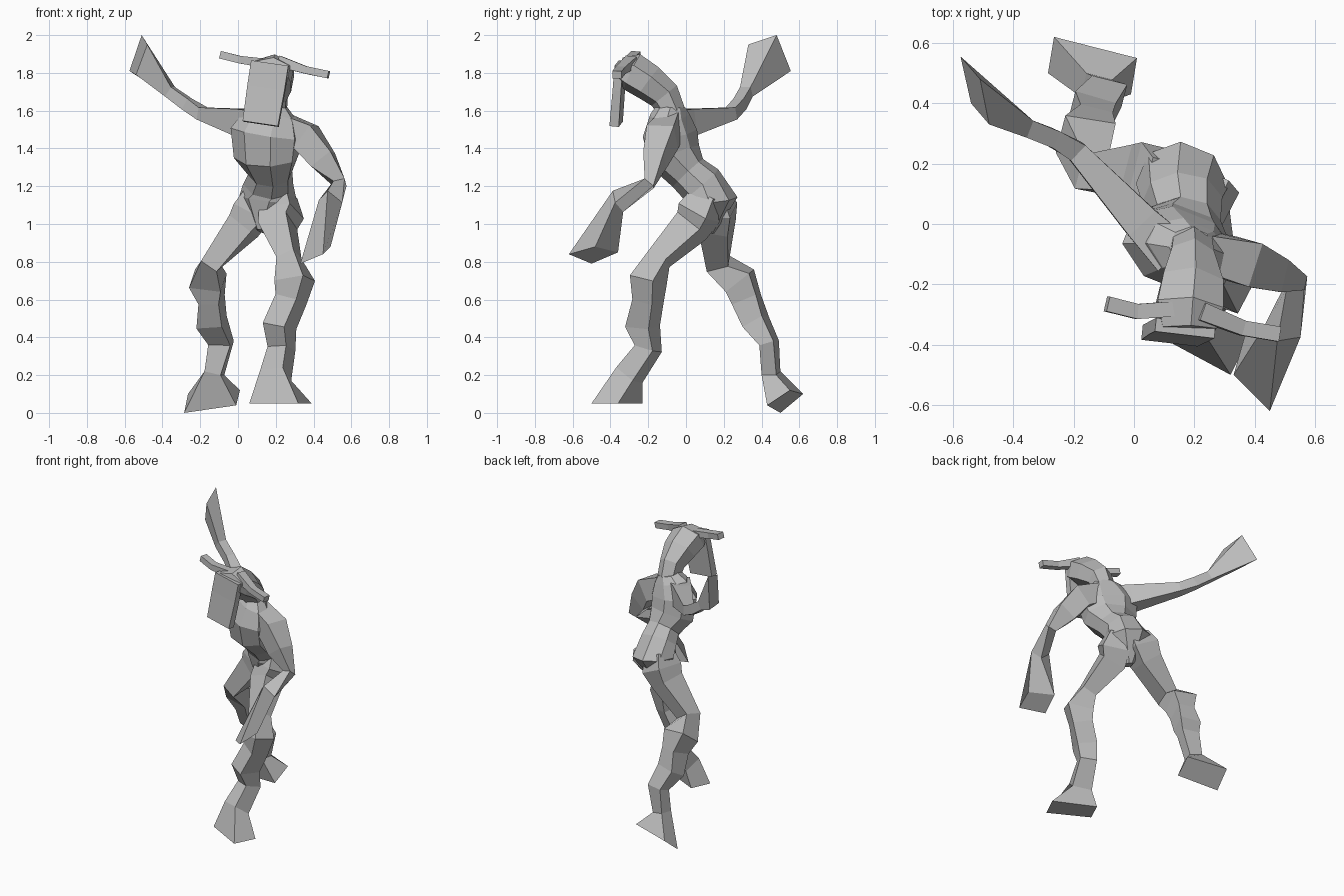
import bpy, bmesh, math
from mathutils import Vector

default_cube = bpy.data.objects.get("Cube")
if default_cube:
    bpy.data.objects.remove(default_cube, do_unlink=True)

clay = bpy.data.materials.new("clay grey")
clay.use_nodes = True
CLAY_COLOUR = (.5, .5, .5, 1)
clay.diffuse_color = CLAY_COLOUR
clay.node_tree.nodes["Principled BSDF"].inputs["Base Color"].default_value = CLAY_COLOUR


def cross_sections(path, side, sides):
    """Rings across a path of (x, y, z, width, depth), squared to its direction."""
    centres = [Vector(p[:3]) for p in path]
    rings = []
    for i, (centre, point) in enumerate(zip(centres, path)):
        before = centres[max(i - 1, 0)]
        after = centres[min(i + 1, len(path) - 1)]
        along = (after - before).normalized()
        across = Vector(side)
        across = (across - along * across.dot(along)).normalized()
        deep = along.cross(across)
        grow = .5 / math.cos(math.pi / sides)
        ring = []
        for k in range(sides):
            angle = (k + .5) * math.tau / sides
            ring.append(centre + across * (math.cos(angle) * point[3] * grow)
                        + deep * (math.sin(angle) * point[4] * grow))
        rings.append(ring)
    return rings


def match_corners(ring, corners):
    """Order the corners of a paddle end so that they follow the ring before it."""
    corners = [Vector(c) for c in corners]
    middle = sum(corners, Vector()) / len(corners)
    centre = sum(ring, Vector()) / len(ring)
    orders = []
    for order in (corners, corners[::-1]):
        orders += [order[k:] + order[:k] for k in range(len(order))]

    def fit(order):
        return sum((c - middle).normalized().dot((r - centre).normalized())
                   for c, r in zip(order, ring))
    return max(orders, key=fit)


def loft(name, path, side, sides=4, paddle=None):
    """A faceted tube along a path, ending in a paddle if its corners are given."""
    rings = cross_sections(path, side, sides)
    if paddle:
        rings.append(match_corners(rings[-1], paddle))
    bm = bmesh.new()
    loops = [[bm.verts.new(co) for co in ring] for ring in rings]
    for low, high in zip(loops, loops[1:]):
        for k in range(sides):
            n = (k + 1) % sides
            bm.faces.new((low[k], low[n], high[n], high[k]))
    bm.faces.new(loops[0][::-1])
    bm.faces.new(loops[-1])
    bmesh.ops.recalc_face_normals(bm, faces=bm.faces)
    mesh = bpy.data.meshes.new(name)
    bm.to_mesh(mesh)
    bm.free()
    mesh.materials.append(clay)
    obj = bpy.data.objects.new(name, mesh)
    bpy.context.collection.objects.link(obj)
    return obj


# Torso from crotch to neck, twisted towards its right
loft("torso", [
    (.13, .10, .96, .05, .10),
    (.16, .13, 1.13, .29, .26),
    (.16, .08, 1.21, .25, .22),
    (.17, .01, 1.27, .22, .20),
    (.15, -.06, 1.36, .33, .25),
    (.15, -.085, 1.48, .37, .25),
    (.18, -.085, 1.58, .27, .18),
    (.19, -.08, 1.63, .14, .13),
], (.92, -.38, 0), sides=8)

# Neck and skull
loft("head", [
    (.19, -.07, 1.59, .13, .12),
    (.19, -.115, 1.68, .14, .15),
    (.19, -.20, 1.75, .20, .17),
    (.18, -.285, 1.805, .22, .18),
    (.18, -.35, 1.82, .18, .11),
], (1, -.1, -.12), sides=6)

# Long flat face plate
loft("muzzle", [
    (.17, -.345, 1.85, .20, .045),
    (.15, -.355, 1.72, .20, .045),
    (.12, -.37, 1.53, .19, .05),
], (1, -.12, -.18))

# Horns
loft("right_horn", [
    (.15, -.28, 1.85, .05, .05),
    (.01, -.29, 1.87, .05, .04),
    (-.09, -.265, 1.895, .05, .04),
], (0, 1, 0))
loft("left_horn", [
    (.22, -.29, 1.86, .06, .06),
    (.36, -.345, 1.815, .05, .04),
    (.48, -.365, 1.79, .05, .04),
], (0, 1, 0))

# Lowered left arm with its paddle hand
loft("left_arm", [
    (.22, -.085, 1.52, .12, .14),
    (.36, -.125, 1.46, .15, .15),
    (.45, -.165, 1.34, .11, .13),
    (.54, -.195, 1.215, .06, .06),
    (.49, -.36, 1.12, .08, .10),
], (0, 1, .2), paddle=[
    (.45, -.62, .84), (.33, -.50, .79), (.37, -.36, .85), (.49, -.48, .88)])

# Raised right arm with its paddle hand
loft("right_arm", [
    (.12, -.09, 1.51, .18, .15),
    (.02, .01, 1.54, .14, .12),
    (-.19, .24, 1.585, .065, .07),
    (-.27, .285, 1.635, .065, .06),
    (-.36, .32, 1.70, .06, .06),
], (0, 0, 1), paddle=[
    (-.51, .48, 2), (-.575, .555, 1.81), (-.54, .40, 1.79), (-.48, .33, 1.95)])

# Front leg, down to its flared foot
loft("left_leg", [
    (.23, .11, 1.15, .12, .14),
    (.23, .07, 1.06, .18, .18),
    (.21, .03, .99, .16, .16),
    (.27, -.14, .82, .10, .11),
    (.30, -.20, .70, .17, .14),
    (.28, -.20, .60, .13, .12),
    (.22, -.23, .46, .13, .14),
    (.23, -.20, .34, .11, .11),
    (.20, -.30, .20, .13, .12),
], (.88, -.46, 0), paddle=[
    (.06, -.36, .05), (.32, -.50, .05), (.39, -.36, .05), (.12, -.23, .05)])

# Back leg, down to its tipped foot
loft("right_leg", [
    (.11, .14, 1.16, .14, .14),
    (.08, .16, 1.07, .18, .19),
    (.03, .165, .99, .15, .16),
    (-.14, .17, .79, .10, .12),
    (-.16, .285, .70, .17, .16),
    (-.14, .32, .60, .11, .14),
    (-.14, .37, .48, .14, .12),
    (-.09, .44, .37, .12, .08),
    (-.125, .45, .21, .09, .08),
], (.97, -.25, 0), paddle=[
    (-.285, .50, 0), (-.265, .62, .10), (.01, .55, .12), (-.01, .43, .04)])
